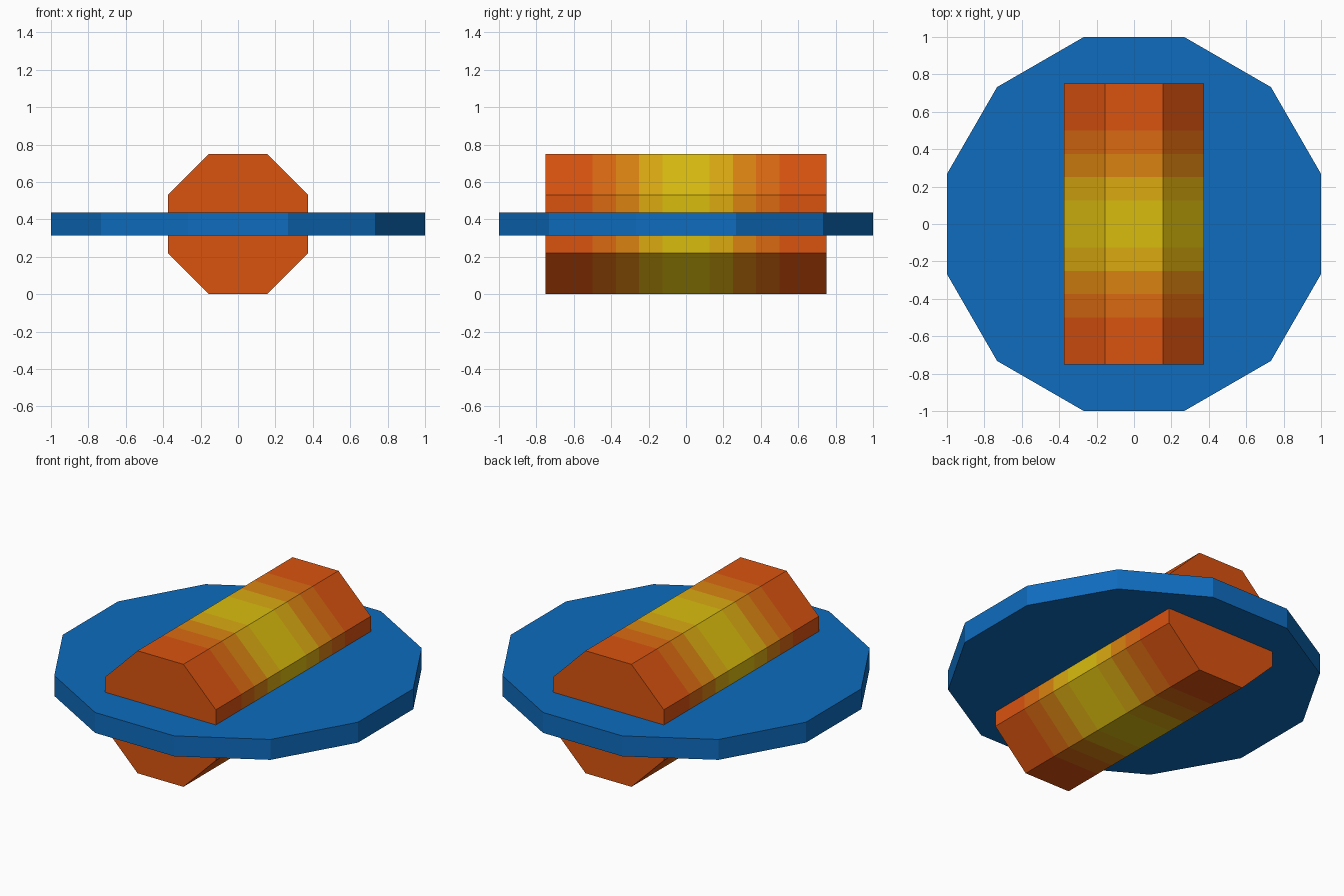
import bpy, bmesh, math

if "Cube" in bpy.data.objects:
    bpy.data.objects.remove(bpy.data.objects["Cube"])


def srgb(r, g, b):
    def lin(c):
        c /= 255
        return c / 12.92 if c <= 0.04045 else ((c + 0.055) / 1.055) ** 2.4
    return (lin(r), lin(g), lin(b), 1)


def material(name, rgb):
    m = bpy.data.materials.new(name)
    m.diffuse_color = srgb(*rgb)
    m.use_nodes = True
    m.node_tree.nodes["Principled BSDF"].inputs["Base Color"].default_value = m.diffuse_color
    return m


def prism(name, sides, apothem, levels, mats, pick, place):
    """Regular prism with flats on the axes, ringed at each level along its axis."""
    bm = bmesh.new()
    radius = apothem / math.cos(math.pi / sides)
    rings = []
    for h in levels:
        angles = [(i + 0.5) * 2 * math.pi / sides for i in range(sides)]
        rings.append([bm.verts.new(place(radius * math.cos(a), radius * math.sin(a), h))
                      for a in angles])
    for lo, hi in zip(rings, rings[1:]):
        for i in range(sides):
            j = (i + 1) % sides
            bm.faces.new((lo[i], lo[j], hi[j], hi[i]))
    bm.faces.new(rings[0])
    bm.faces.new(rings[-1])
    bmesh.ops.recalc_face_normals(bm, faces=bm.faces)
    for f in bm.faces:
        f.material_index = pick(f.calc_center_median())
    mesh = bpy.data.meshes.new(name)
    bm.to_mesh(mesh)
    bm.free()
    for m in mats:
        mesh.materials.append(m)
    obj = bpy.data.objects.new(name, mesh)
    bpy.context.collection.objects.link(obj)
    return obj


MID = 0.375  # height of the shared centre

# Flat twelve-sided disc
blue = material("blue", (14, 108, 190))
prism("disc", 12, 1.0, (MID - 0.0625, MID + 0.0625), [blue], lambda c: 0,
      lambda u, v, h: (u, v, h))

# Eight-sided bar along y, banded from yellow at the middle to orange at the ends
bands = [material("yellow", (218, 188, 15)),
         material("golden_yellow", (218, 170, 17)),
         material("amber", (218, 132, 17)),
         material("light_orange", (218, 106, 18)),
         material("orange", (218, 83, 16))]
edges = [0.125, 0.25, 0.375, 0.5, 0.75]
levels = [-e for e in reversed(edges)] + edges
prism("banded_bar", 8, MID, levels, bands,
      lambda c: sum(abs(c.y) > e for e in edges[:-1]),
      lambda u, v, h: (u, h, v + MID))
